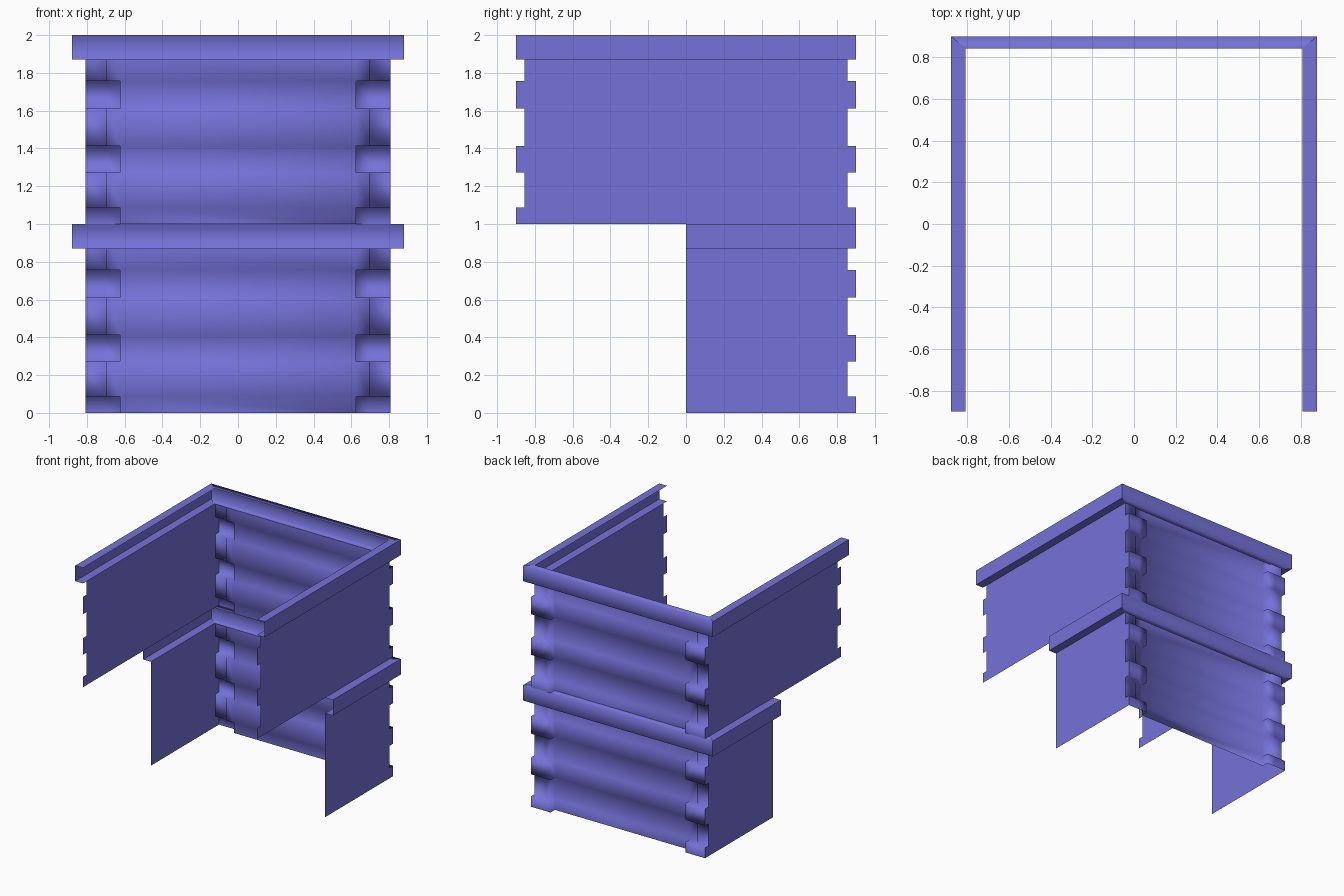
import bpy, bmesh

if "Cube" in bpy.data.objects:
    bpy.data.objects.remove(bpy.data.objects["Cube"])

mat = bpy.data.materials.new("violet blue")
mat.diffuse_color = (0.18, 0.17, 0.70, 1)
mat.use_nodes = True
mat.node_tree.nodes["Principled BSDF"].inputs["Base Color"].default_value = mat.diffuse_color

XW, XB = 0.807, 0.878            # side wall plane, outer face of band
Y_PANEL, Y_POST, Y_OUT = 0.842, 0.854, 0.90
X_POST, X_BLOCK = 0.70, 0.625
BAND = 0.87                      # band starts here in each storey
BLOCKS = [(0, 0.087), (0.272, 0.412), (0.612, 0.757)]
ZS = [z for b in BLOCKS for z in b] + [BAND]


def finish(name, faces, smooth):
    """Make a welded mesh from quads; smooth(face) picks smooth faces."""
    bm = bmesh.new()
    for f in faces:
        bm.faces.new([bm.verts.new(p) for p in f])
    bmesh.ops.remove_doubles(bm, verts=bm.verts, dist=1e-4)
    bmesh.ops.recalc_face_normals(bm, faces=bm.faces)
    for f in bm.faces:
        f.smooth = smooth(f)
    me = bpy.data.meshes.new(name)
    bm.to_mesh(me)
    bm.free()
    me.materials.append(mat)
    ob = bpy.data.objects.new(name, me)
    bpy.context.collection.objects.link(ob)
    return ob


def is_block(z):
    return any(a < z < b for a, b in BLOCKS)


def back_wall(name, z0):
    """Stepped relief: panel, corner posts and projecting corner blocks."""
    xs = [-XW, -X_POST, -X_BLOCK, X_BLOCK, X_POST, XW]

    def depth(i, k):
        if i == 2:
            return Y_PANEL
        if is_block((ZS[k] + ZS[k + 1]) / 2):
            return Y_OUT
        return Y_POST if i in (0, 4) else Y_PANEL

    faces = []
    for i in range(5):
        for k in range(len(ZS) - 1):
            a, b, c, d = xs[i], xs[i + 1], ZS[k] + z0, ZS[k + 1] + z0
            y = depth(i, k)
            faces.append([(b, y, c), (a, y, c), (a, y, d), (b, y, d)])
            if i < 4 and depth(i + 1, k) != y:
                y2 = depth(i + 1, k)
                faces.append([(b, y, c), (b, y2, c), (b, y2, d), (b, y, d)])
            if k < len(ZS) - 2 and depth(i, k + 1) != y:
                y2 = depth(i, k + 1)
                faces.append([(a, y, d), (b, y, d), (b, y2, d), (a, y2, d)])
    finish(name, faces, lambda f: True)


def side_wall(name, x, z0, y_front, front_tabs):
    """Thin flat wall with tabs closing the ends of the corner blocks."""
    faces = []
    for k in range(len(ZS) - 1):
        c, d = ZS[k] + z0, ZS[k + 1] + z0
        ys = [(y_front, Y_POST)]
        if is_block((ZS[k] + ZS[k + 1]) / 2):
            ys.append((Y_POST, Y_OUT))
            if front_tabs:
                ys.append((-Y_OUT, -Y_POST))
        for a, b in ys:
            faces.append([(x, a, c), (x, b, c), (x, b, d), (x, a, d)])
    finish(name, faces, lambda f: False)


def band(name, z0, y_front):
    """Open C-section trim running round three sides."""
    def path(x, y, z):
        return [(-x, y_front, z), (-x, y, z), (x, y, z), (x, y_front, z)]
    lo, hi = z0 + BAND, z0 + 1
    rows = [path(XW, Y_PANEL, lo), path(XB, Y_OUT, lo),
            path(XB, Y_OUT, hi), path(XW, Y_PANEL, hi)]
    faces = [[r[i], r[i + 1], s[i + 1], s[i]]
             for r, s in zip(rows, rows[1:]) for i in range(3)]
    finish(name, faces, lambda f: f.calc_center_median().y > 0.8)


# two storeys: short lower sides, full-depth upper sides
for label, z0, yw, yb, tabs in (("lower", 0, 0, 0, False),
                                ("upper", 1, -Y_POST, -Y_OUT, True)):
    back_wall(label + "_back_wall", z0)
    band(label + "_trim_band", z0, yb)
    for side, s in (("left", -1), ("right", 1)):
        side_wall(f"{label}_{side}_wall", s * XW, z0, yw, tabs)
